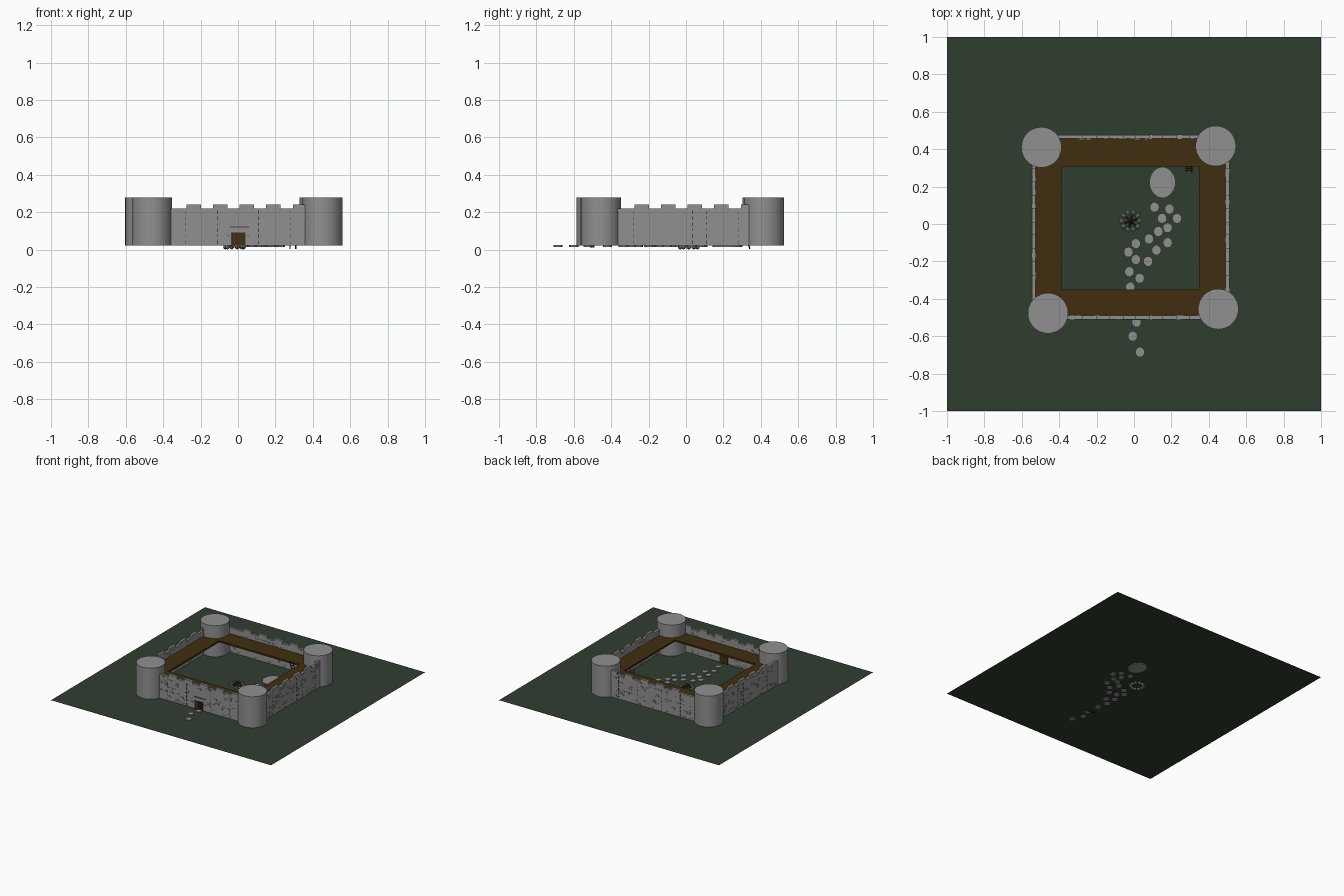
import bpy, bmesh, math, random
from mathutils import Matrix, Vector

if "Cube" in bpy.data.objects:
    bpy.data.objects.remove(bpy.data.objects["Cube"])

random.seed(4)
GROUND = 0.02
BASE = 0.023


def material(name, rgb):
    m = bpy.data.materials.new(name)
    m.diffuse_color = (*rgb, 1)
    m.use_nodes = True
    m.node_tree.nodes["Principled BSDF"].inputs["Base Color"].default_value = m.diffuse_color
    return m


STONE = material("grey stone", (0.28, 0.28, 0.28))
GREEN = material("dark green grass", (0.03, 0.048, 0.03))
WOOD = material("brown wood", (0.052, 0.027, 0.005))
JOINT = material("dark joint", (0.06, 0.06, 0.06))


def finish(name, bm, mat):
    bmesh.ops.recalc_face_normals(bm, faces=bm.faces)
    mesh = bpy.data.meshes.new(name)
    bm.to_mesh(mesh)
    bm.free()
    mesh.materials.append(mat)
    ob = bpy.data.objects.new(name, mesh)
    bpy.context.collection.objects.link(ob)
    return ob


def box(bm, x0, x1, y0, y1, z0, z1):
    m = Matrix.Translation(((x0 + x1) / 2, (y0 + y1) / 2, (z0 + z1) / 2)) \
        @ Matrix.Diagonal((x1 - x0, y1 - y0, z1 - z0, 1))
    bmesh.ops.create_cube(bm, size=1, matrix=m)


def disc(bm, x, y, z0, z1, rx, ry, sides, turn=0.0):
    m = Matrix.Translation((x, y, (z0 + z1) / 2)) \
        @ Matrix.Diagonal((rx, ry, 1, 1)) @ Matrix.Rotation(turn, 4, 'Z')
    bmesh.ops.create_cone(bm, cap_ends=True, segments=sides, radius1=1,
                          radius2=1, depth=z1 - z0, matrix=m)


def rod(bm, a, b, r, sides=6):
    a, b = Vector(a), Vector(b)
    rot = (b - a).to_track_quat('Z', 'Y').to_matrix().to_4x4()
    bmesh.ops.create_cone(bm, cap_ends=True, segments=sides, radius1=r,
                          radius2=r, depth=(b - a).length,
                          matrix=Matrix.Translation((a + b) / 2) @ rot)


# Flat grass sheet
bm = bmesh.new()
bmesh.ops.create_grid(bm, x_segments=1, y_segments=1, size=1,
                      matrix=Matrix.Translation((0, 0, GROUND)))
finish("grass", bm, GREEN)

# Corner towers
TOWERS = {"back_left": (-0.495, 0.41), "back_right": (0.437, 0.417),
          "front_left": (-0.46, -0.477), "front_right": (0.451, -0.455)}
for name, (x, y) in TOWERS.items():
    bm = bmesh.new()
    disc(bm, x, y, BASE, 0.278, 0.108, 0.108, 64)
    tower = finish(name + "_tower", bm, STONE)
    bpy.ops.object.select_all(action='DESELECT')
    tower.select_set(True)
    bpy.context.view_layer.objects.active = tower
    bpy.ops.object.shade_smooth_by_angle()


# Walls: run along x or y, with merlons, raised bricks and dark joints
def wall(name, along_x, lo, hi, outer, side, door=False):
    inner = outer - side * 0.02

    def add(bm, a0, a1, p, q, z0, z1):
        p, q = min(p, q), max(p, q)
        if along_x:
            box(bm, a0, a1, p, q, z0, z1)
        else:
            box(bm, p, q, a0, a1, z0, z1)

    bm = bmesh.new()
    if door:
        add(bm, lo, -0.037, inner, outer, BASE, 0.22)
        add(bm, 0.04, hi, inner, outer, BASE, 0.22)
        add(bm, -0.037, 0.04, inner, outer, 0.092, 0.22)
    else:
        add(bm, lo, hi, inner, outer, BASE, 0.22)
    for i in range(5):
        c = -0.237 + i * 0.142
        add(bm, c - 0.038, c + 0.038, inner, outer, 0.22, 0.24)
    finish(name, bm, STONE)

    bm = bmesh.new()
    for k in range(60):
        a = random.uniform(lo + 0.08, hi - 0.08)
        z = BASE + 0.004 + 0.016 * random.randrange(12)
        if door and -0.08 < a < 0.08 and z < 0.13:
            continue
        add(bm, a - 0.012, a + 0.012, outer, outer + side * 0.003, z, z + 0.011)
        add(bm, a - 0.012, a + 0.012, inner, inner - side * 0.003, z, z + 0.011)
    finish(name + "_bricks", bm, STONE)

    bm = bmesh.new()
    for a in (-0.28, 0.035 if not along_x else -0.11, 0.11, 0.28):
        for k in range(6):
            z = 0.03 + k * 0.032
            add(bm, a - 0.002, a + 0.002, outer, outer + side * 0.002, z, z + 0.018)
    finish(name + "_joints", bm, JOINT)


wall("front_wall", True, -0.44, 0.43, -0.51, -1, True)
wall("back_wall", True, -0.48, 0.42, 0.476, 1)
wall("left_wall", False, -0.46, 0.40, -0.546, -1)
wall("right_wall", False, -0.44, 0.40, 0.51, 1)

# Wooden wall walk, open underneath
bm = bmesh.new()
WALK = (0.160, 0.174)
box(bm, -0.526, 0.49, -0.49, -0.35, *WALK)
box(bm, -0.526, 0.49, 0.307, 0.456, *WALK)
box(bm, -0.526, -0.387, -0.35, 0.307, *WALK)
box(bm, 0.347, 0.49, -0.35, 0.307, *WALK)
finish("wall_walk", bm, WOOD)

# Plank gate with dark gaps and lintel
bm = bmesh.new()
for i in range(4):
    x = -0.036 + i * 0.019
    box(bm, x, x + 0.017, -0.512, -0.488, 0.012, 0.092)
finish("gate_planks", bm, WOOD)
bm = bmesh.new()
box(bm, -0.037, 0.04, -0.509, -0.491, 0.02, 0.092)
box(bm, -0.042, 0.06, -0.514, -0.509, 0.117, 0.123)
for x in (-0.062, 0.045):
    box(bm, x, x + 0.017, -0.513, -0.509, 0.072, 0.076)
finish("gate_gaps_and_lintel", bm, JOINT)

# Stepping stones sunk through the grass
STEPS = [(.11, .09), (.19, .08), (.15, .03), (.23, .03), (.18, -.02),
         (.13, -.04), (.18, -.10), (.12, -.14), (.08, -.08), (.01, -.105),
         (-.03, -.15), (.01, -.19), (.075, -.20), (-.025, -.255),
         (.03, -.29), (-.02, -.337), (0, -.42), (.013, -.525),
         (-.007, -.60), (.032, -.685)]
bm = bmesh.new()
for x, y in STEPS:
    disc(bm, x, y, 0.014, 0.025, 0.023, 0.025, 10, random.random())
finish("stepping_stones", bm, STONE)

# Large paving stone
bm = bmesh.new()
disc(bm, 0.152, 0.222, 0.014, 0.028, 0.067, 0.08, 32)
finish("large_paving_stone", bm, STONE)

# Fire pit: ring of stones and crossed logs
FX, FY = -0.018, 0.015
bm = bmesh.new()
for i in range(10):
    a = i * math.tau / 10
    m = Matrix.Translation((FX + 0.048 * math.cos(a), FY + 0.048 * math.sin(a), 0.015))
    bmesh.ops.create_icosphere(bm, subdivisions=1, radius=0.015, matrix=m)
finish("fire_ring_stones", bm, STONE)
bm = bmesh.new()
for i in range(6):
    a = i * math.tau / 6 + 0.3
    rod(bm, (FX + 0.032 * math.cos(a), FY + 0.032 * math.sin(a), 0.022),
        (FX, FY, 0.05), 0.005)
finish("fire_logs", bm, WOOD)

# Ladder to the wall walk
bm = bmesh.new()
foot, head = Vector((0, 0.342, 0.005)), Vector((0, 0.278, 0.185))
for x in (0.278, 0.308):
    rod(bm, foot + Vector((x, 0, 0)), head + Vector((x, 0, 0)), 0.004)
for i in range(1, 7):
    p = foot.lerp(head, i / 7)
    rod(bm, p + Vector((0.276, 0, 0)), p + Vector((0.310, 0, 0)), 0.003)
finish("ladder", bm, WOOD)
